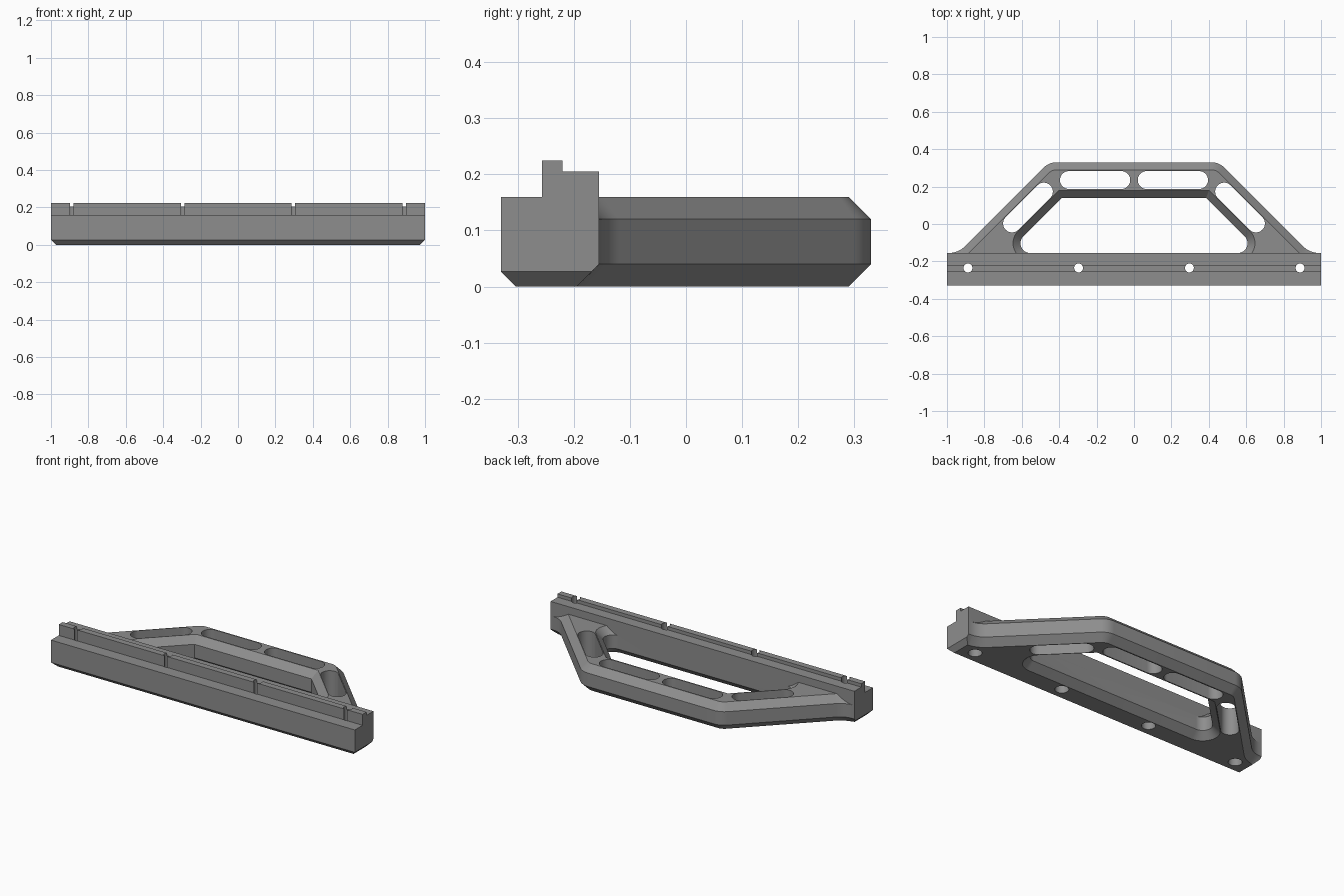
import bpy, bmesh, math

if "Cube" in bpy.data.objects:
    bpy.data.objects.remove(bpy.data.objects["Cube"])

grey = bpy.data.materials.new("mid grey")
grey.diffuse_color = (0.27, 0.27, 0.27, 1)
grey.use_nodes = True
grey.node_tree.nodes["Principled BSDF"].inputs["Base Color"].default_value = grey.diffuse_color

CH = 0.04   # handle chamfer
H = 0.16    # handle height
BASE = -0.155  # rear wall of the rail


def new_object(name, bm):
    bmesh.ops.recalc_face_normals(bm, faces=bm.faces)
    mesh = bpy.data.meshes.new(name)
    bm.to_mesh(mesh)
    bm.free()
    mesh.materials.append(grey)
    ob = bpy.data.objects.new(name, mesh)
    bpy.context.collection.objects.link(ob)
    return ob


def loft(name, rings):
    """Closed solid through rings of equal point count: [(z, [(x, y), ...]), ...]"""
    bm = bmesh.new()
    loops = [[bm.verts.new((x, y, z)) for x, y in pts] for z, pts in rings]
    n = len(loops[0])
    for a, b in zip(loops, loops[1:]):
        for i in range(n):
            j = (i + 1) % n
            bm.faces.new((a[i], a[j], b[j], b[i]))
    bm.faces.new(loops[0][::-1])
    bm.faces.new(loops[-1])
    return new_object(name, bm)


def arc(cx, cy, r, a0, a1, n=8):
    angles = [math.radians(a0 + (a1 - a0) * i / n) for i in range(n + 1)]
    return [(cx + r * math.cos(a), cy + r * math.sin(a)) for a in angles]


def mirrored(left):
    return left + [(-x, y) for x, y in reversed(left)]


def boolean(target, tool, operation):
    mod = target.modifiers.new(operation.lower(), 'BOOLEAN')
    mod.operation = operation
    mod.solver = 'EXACT'
    mod.object = tool
    bpy.context.view_layer.objects.active = target
    bpy.ops.object.modifier_apply(modifier=mod.name)
    bpy.data.objects.remove(tool)


# Handle outline, inset by d: flared foot, slanted leg, rounded shoulder
def outer(d):
    limit = 0.99 - 0.65 * d
    foot = arc(-0.99, BASE + 0.1207, 0.1207 + d, -90, -45)
    foot = [(max(x, -limit), y) for x, y in foot]
    shoulder = arc(-0.4136, 0.23, 0.1 - d, 135, 90)
    return mirrored([(-limit, -0.25)] + foot + shoulder)


# Grip opening outline, grown by d: rounded lower corners, crisp upper ones
def opening(d):
    corner = arc(-0.555, BASE + 0.052, 0.052 + d, 270, 135, 14)
    return mirrored(corner + [(-0.385 - d * math.tan(math.pi / 8), 0.14 + d)])


# Straight slot with round ends between two centres
def slot(ax, ay, bx, by, r=0.048):
    a = math.degrees(math.atan2(by - ay, bx - ax))
    pts = arc(ax, ay, r, a + 90, a + 270, 14) + arc(bx, by, r, a - 90, a + 90, 14)
    return loft("slot_cutter", [(-0.1, pts), (0.4, pts)])


# Handle with chamfered rims
handle = loft("rail_handle", [(0, outer(CH)), (CH, outer(0)),
                              (H - CH, outer(0)), (H, outer(CH))])
e = 0.02
boolean(handle, loft("opening_cutter", [
    (-e, opening(CH + e)), (CH, opening(0)),
    (H - CH, opening(0)), (H + e, opening(CH + e))]), 'DIFFERENCE')

# Lightening slots
for s in (-1, 1):
    boolean(handle, slot(s * 0.348, 0.235, s * 0.068, 0.235), 'DIFFERENCE')
    boolean(handle, slot(s * 0.652, 0.003, s * 0.482, 0.173), 'DIFFERENCE')

# Stepped rail profile swept along x
profile = [(-0.303, 0), (-0.33, 0.027), (-0.33, 0.16), (-0.257, 0.16),
           (-0.257, 0.225), (-0.22, 0.225), (-0.22, 0.205),
           (BASE, 0.205), (BASE, CH), (BASE - CH, 0)]
bm = bmesh.new()
ends = [[bm.verts.new((x, y, z)) for y, z in profile] for x in (-1, 1)]
for i in range(len(profile)):
    j = (i + 1) % len(profile)
    bm.faces.new((ends[0][i], ends[0][j], ends[1][j], ends[1][i]))
for loop in ends:
    bm.faces.new(loop)
# Chamfered lower ends of the rail
for s in (-1, 1):
    bmesh.ops.bisect_plane(bm, geom=bm.verts[:] + bm.edges[:] + bm.faces[:],
                           plane_co=(s, 0, 0.027), plane_no=(s, 0, -1),
                           clear_outer=True)
    bmesh.ops.holes_fill(bm, edges=[k for k in bm.edges if k.is_boundary])
rail = new_object("rail", bm)
boolean(handle, rail, 'UNION')

# Screw holes, counterbored from below
for x in (-0.888, -0.296, 0.296, 0.888):
    for r, z0, z1 in ((0.024, -0.1, 0.4), (0.037, -0.1, 0.09)):
        ring = arc(x, -0.235, r, 0, 360, 24)[:-1]
        boolean(handle, loft("screw_cutter", [(z0, ring), (z1, ring)]), 'DIFFERENCE')

# Smooth the curved walls, keep the chamfers sharp
bpy.ops.object.select_all(action='DESELECT')
handle.select_set(True)
bpy.context.view_layer.objects.active = handle
bpy.ops.object.shade_smooth_by_angle(angle=math.radians(25))
